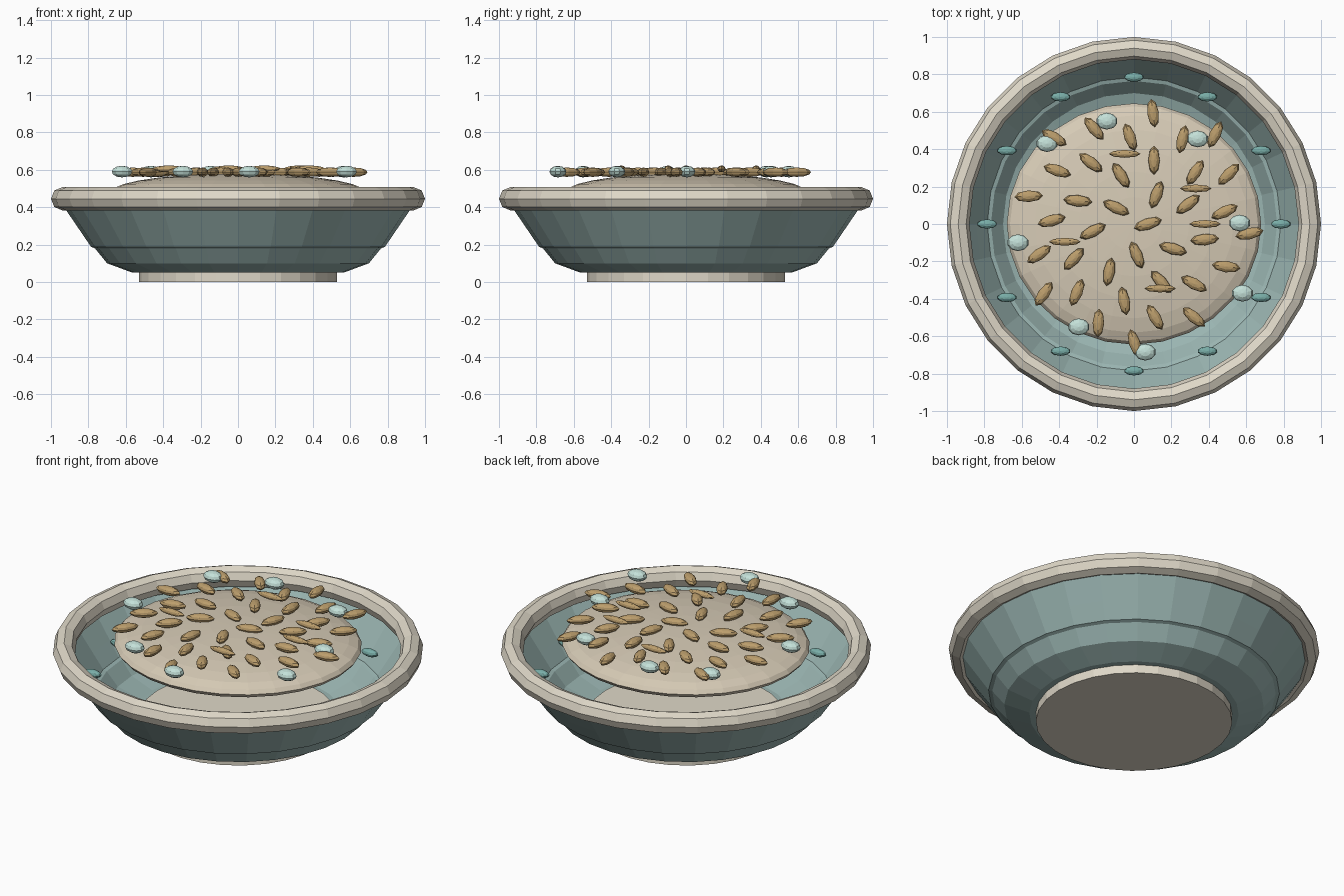
import bpy, bmesh
from math import pi, sin, cos, sqrt, radians

if "Cube" in bpy.data.objects:
    bpy.data.objects.remove(bpy.data.objects["Cube"])

SIDES = 28


def material(name, rgb):
    m = bpy.data.materials.new(name)
    m.diffuse_color = (*rgb, 1)
    m.use_nodes = True
    m.node_tree.nodes["Principled BSDF"].inputs["Base Color"].default_value = m.diffuse_color
    return m


TEAL = material("teal_glaze", (0.33, 0.47, 0.45))
CREAM = material("cream_glaze", (0.74, 0.69, 0.58))
MOUND = material("porridge", (0.68, 0.60, 0.47))
GRAIN = material("grain_brown", (0.50, 0.34, 0.15))
PALE = material("pale_aqua", (0.55, 0.75, 0.69))
STUD = material("stud_teal", (0.19, 0.42, 0.39))


def finish(name, bm, mat):
    bmesh.ops.recalc_face_normals(bm, faces=bm.faces)
    mesh = bpy.data.meshes.new(name)
    bm.to_mesh(mesh)
    bm.free()
    mesh.materials.append(mat)
    ob = bpy.data.objects.new(name, mesh)
    bpy.context.collection.objects.link(ob)
    return ob


def lathe(name, profile, mat, closed=False):
    bm = bmesh.new()
    rings = [[bm.verts.new((r * cos(2 * pi * i / SIDES), r * sin(2 * pi * i / SIDES), z))
              for i in range(SIDES)] for r, z in profile]
    pairs = list(zip(rings, rings[1:])) + ([(rings[-1], rings[0])] if closed else [])
    for a, b in pairs:
        for i in range(SIDES):
            j = (i + 1) % SIDES
            bm.faces.new((a[i], a[j], b[j], b[i]))
    return finish(name, bm, mat)


def ellipsoid_mesh(name, u, v, mat):
    bm = bmesh.new()
    bmesh.ops.create_uvsphere(bm, u_segments=u, v_segments=v, radius=1)
    ob = finish(name, bm, mat)
    mesh = ob.data
    bpy.data.objects.remove(ob)
    return mesh


def place(name, mesh, loc, size, turn=0):
    ob = bpy.data.objects.new(name, mesh)
    ob.location, ob.scale, ob.rotation_euler = loc, size, (0, 0, turn)
    bpy.context.collection.objects.link(ob)


# Foot
bm = bmesh.new()
bmesh.ops.create_cone(bm, cap_ends=True, segments=SIDES, radius1=0.53, radius2=0.53, depth=0.06)
bmesh.ops.translate(bm, verts=bm.verts, vec=(0, 0, 0.03))
finish("foot", bm, CREAM)

# Bowl wall with a small step part way up
lathe("bowl_wall", [(0.52, 0.05), (0.565, 0.05), (0.70, 0.10), (0.765, 0.18),
                    (0.785, 0.187), (0.845, 0.275), (0.93, 0.40)], TEAL)

# Rounded rim
lathe("rim", [(0.94 + 0.06 * cos(k * pi / 4), 0.445 + 0.062 * sin(k * pi / 4))
              for k in range(8)], CREAM, closed=True)

# Food mound
place("mound", ellipsoid_mesh("mound", 28, 14, MOUND), (0, 0, 0.48), (0.68, 0.645, 0.10))

# Studs around the inner wall
stud = ellipsoid_mesh("stud", 10, 6, STUD)
for i in range(12):
    a = i * pi / 6
    place("wall_stud", stud, (0.785 * cos(a), 0.785 * sin(a), 0.27), (0.053, 0.025, 0.022))

# Grains in a sunflower spiral
grain = ellipsoid_mesh("grain", 8, 6, GRAIN)
for i in range(38):
    a = radians(137.508) * i
    r = 0.65 * sqrt((i + 0.5) / 38)
    place("grain", grain, (r * cos(a), r * sin(a), 0.587), (0.077, 0.031, 0.025), a + 0.3)

# Thin loose grains lying on top
for x, y in [(-0.05, 0.375), (0.33, 0.19), (0.38, 0), (0.14, -0.345), (-0.37, -0.095)]:
    place("thin_grain", grain, (x, y, 0.605), (0.085, 0.021, 0.018))

# Pale berries near the edge
berry = ellipsoid_mesh("berry", 10, 6, PALE)
for x, y in [(-0.145, 0.55), (0.34, 0.455), (0.565, 0.005), (0.58, -0.37),
             (0.06, -0.685), (-0.295, -0.55), (-0.62, -0.10), (-0.465, 0.43)]:
    place("berry", berry, (x, y, 0.59), (0.058, 0.045, 0.031))
